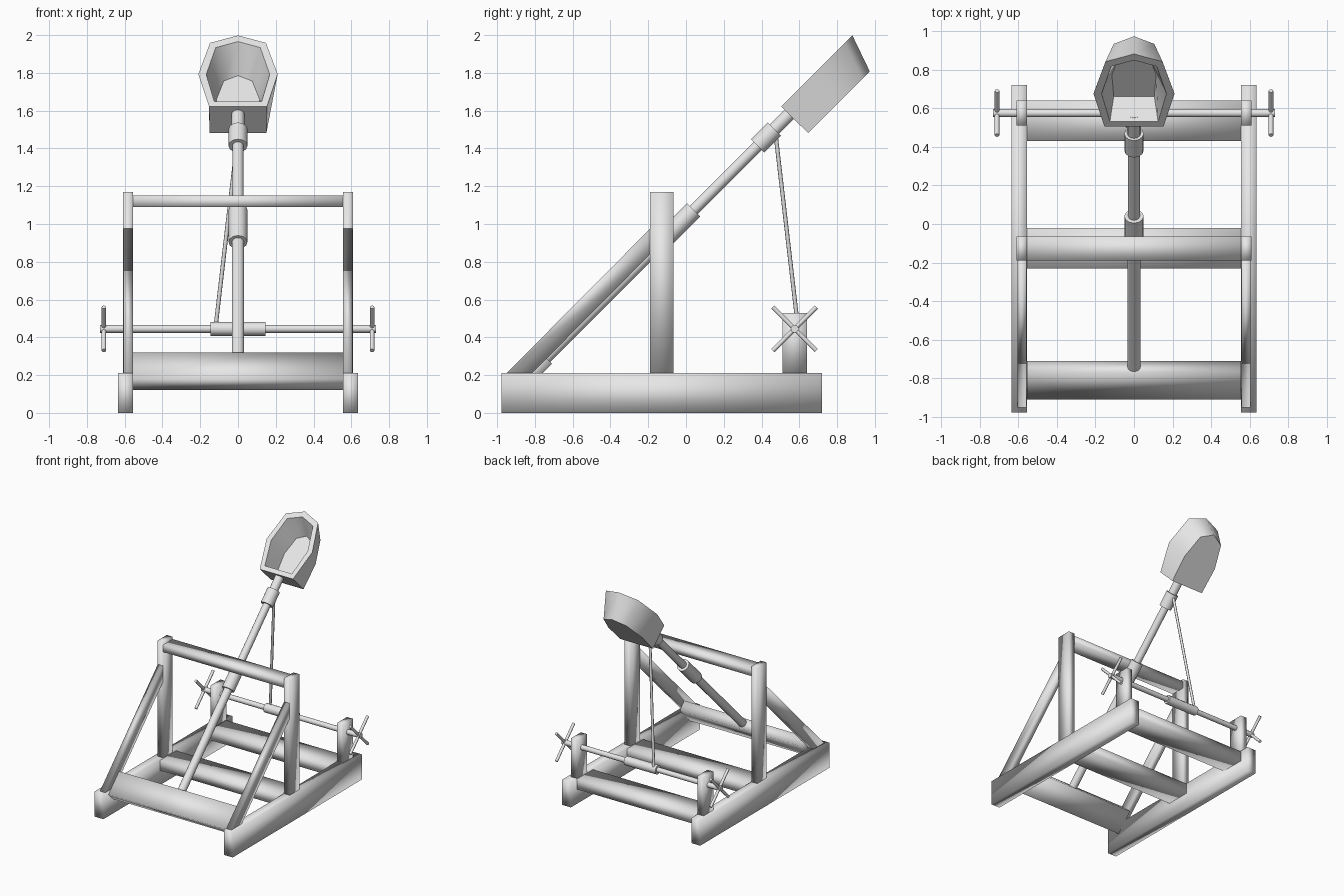
import bpy, bmesh
from math import radians
from mathutils import Vector

if "Cube" in bpy.data.objects:
    bpy.data.objects.remove(bpy.data.objects["Cube"])

grey = bpy.data.materials.new("plain_grey")
grey.use_nodes = True
grey.diffuse_color = (0.8, 0.8, 0.8, 1)
grey.node_tree.nodes["Principled BSDF"].inputs["Base Color"].default_value = (0.8, 0.8, 0.8, 1)


def finish(bm, name, angle=None):
    """Turn a bmesh into a smooth object; angle keeps sharper edges crisp."""
    bmesh.ops.recalc_face_normals(bm, faces=bm.faces)
    mesh = bpy.data.meshes.new(name)
    bm.to_mesh(mesh)
    bm.free()
    mesh.shade_smooth()
    if angle:
        mesh.set_sharp_from_angle(angle=radians(angle))
    mesh.materials.append(grey)
    obj = bpy.data.objects.new(name, mesh)
    bpy.context.collection.objects.link(obj)
    return obj


def prism(name, profile, x0, x1):
    """Extrude a (y, z) profile along x."""
    bm = bmesh.new()
    face = bm.faces.new([bm.verts.new((x0, y, z)) for y, z in profile])
    new = bmesh.ops.extrude_face_region(bm, geom=[face])["geom"]
    moved = [v for v in new if isinstance(v, bmesh.types.BMVert)]
    bmesh.ops.translate(bm, verts=moved, vec=(x1 - x0, 0, 0))
    return finish(bm, name)


def beam(name, x0, x1, y0, y1, z0, z1):
    return prism(name, [(y0, z0), (y1, z0), (y1, z1), (y0, z1)], x0, x1)


def rod(name, a, b, radius, sides=12):
    """Cylinder between two points."""
    a, b = Vector(a), Vector(b)
    bm = bmesh.new()
    bmesh.ops.create_cone(bm, cap_ends=True, segments=sides, radius1=radius,
                          radius2=radius, depth=(b - a).length)
    obj = finish(bm, name, 50)
    obj.location = (a + b) / 2
    obj.rotation_euler = (b - a).to_track_quat("Z", "Y").to_euler()
    return obj


AXLE_Y, AXLE_Z = 0.575, 0.445

# Parts on both sides of the frame
for side, s in (("left", 1), ("right", -1)):
    beam(side + "_rail", s * 0.555, s * 0.635, -0.976, 0.72, 0, 0.21)
    beam(side + "_upright", s * 0.555, s * 0.61, -0.19, -0.065, 0.21, 1.17)
    beam(side + "_winch_post", s * 0.555, s * 0.61, 0.51, 0.64, 0.21, 0.53)
    prism(side + "_brace", [(-0.95, 0.21), (-0.19, 0.975), (-0.19, 0.84), (-0.815, 0.21)],
          s * 0.557, s * 0.605)
    # Crossed winch handles
    for k, d in enumerate((1, -1)):
        r = 0.115
        rod(f"{side}_handle_{k + 1}", (s * 0.71, AXLE_Y - r, AXLE_Z - d * r),
            (s * 0.71, AXLE_Y + r, AXLE_Z + d * r), 0.012, 8)

# Cross beams; the front one is tilted to carry the arm
prism("front_cross_beam", [(-0.91, 0.18), (-0.77, 0.32), (-0.71, 0.26), (-0.85, 0.12)], -0.555, 0.555)
beam("middle_cross_beam", -0.555, 0.555, -0.23, -0.02, 0.12, 0.205)
beam("back_cross_beam", -0.555, 0.555, 0.43, 0.64, 0.12, 0.205)
beam("top_cross_bar", -0.555, 0.555, -0.19, -0.065, 1.09, 1.15)

# Winch and rope
rod("winch_axle", (-0.73, AXLE_Y, AXLE_Z), (0.73, AXLE_Y, AXLE_Z), 0.021)
rod("winch_drum", (-0.145, AXLE_Y, AXLE_Z), (0.145, AXLE_Y, AXLE_Z), 0.037)
rod("rope", (0, 0.475, 1.47), (-0.118, 0.592, 0.46), 0.011, 8)


# Throwing arm, sloping at 45 degrees
def on_arm(y):
    return (0, y, y + 1.034)


for name, y0, y1, radius in (("arm_lower_shaft", -0.755, 0.0, 0.033),
                             ("arm_pivot_collar", -0.13, 0.04, 0.05),
                             ("arm_upper_shaft", 0.0, 0.4, 0.03),
                             ("arm_rope_collar", 0.38, 0.468, 0.05),
                             ("arm_neck", 0.46, 0.575, 0.035)):
    rod(name, on_arm(y0), on_arm(y1), radius)

# Scoop: half outlines (across, along the arm), each at a depth square to the arm
ALONG = Vector((0, 1, 1)).normalized()
OUT = Vector((0, -1, 1)).normalized()
loops = [
    (0.59, [(0.15, 1.505), (0.155, 1.72), (0.105, 1.91), (0, 1.966)]),
    (0.79, [(0.153, 1.503), (0.21, 1.746), (0.148, 1.98), (0, 2.036)]),
    (0.79, [(0.125, 1.54), (0.168, 1.745), (0.118, 1.945), (0, 1.99)]),
    (0.625, [(0.105, 1.56), (0.115, 1.72), (0.075, 1.86), (0, 1.9)]),
]
bm = bmesh.new()
rings = []
for depth, half in loops:
    outline = half + [(-x, u) for x, u in reversed(half[:-1])]
    rings.append([bm.verts.new(Vector((x, 0, 0)) + ALONG * u + OUT * depth) for x, u in outline])
for low, high in zip(rings, rings[1:]):
    for i in range(len(low)):
        j = (i + 1) % len(low)
        bm.faces.new((low[i], low[j], high[j], high[i]))
bm.faces.new(rings[0])
bm.faces.new(rings[-1])
finish(bm, "scoop", 58)
